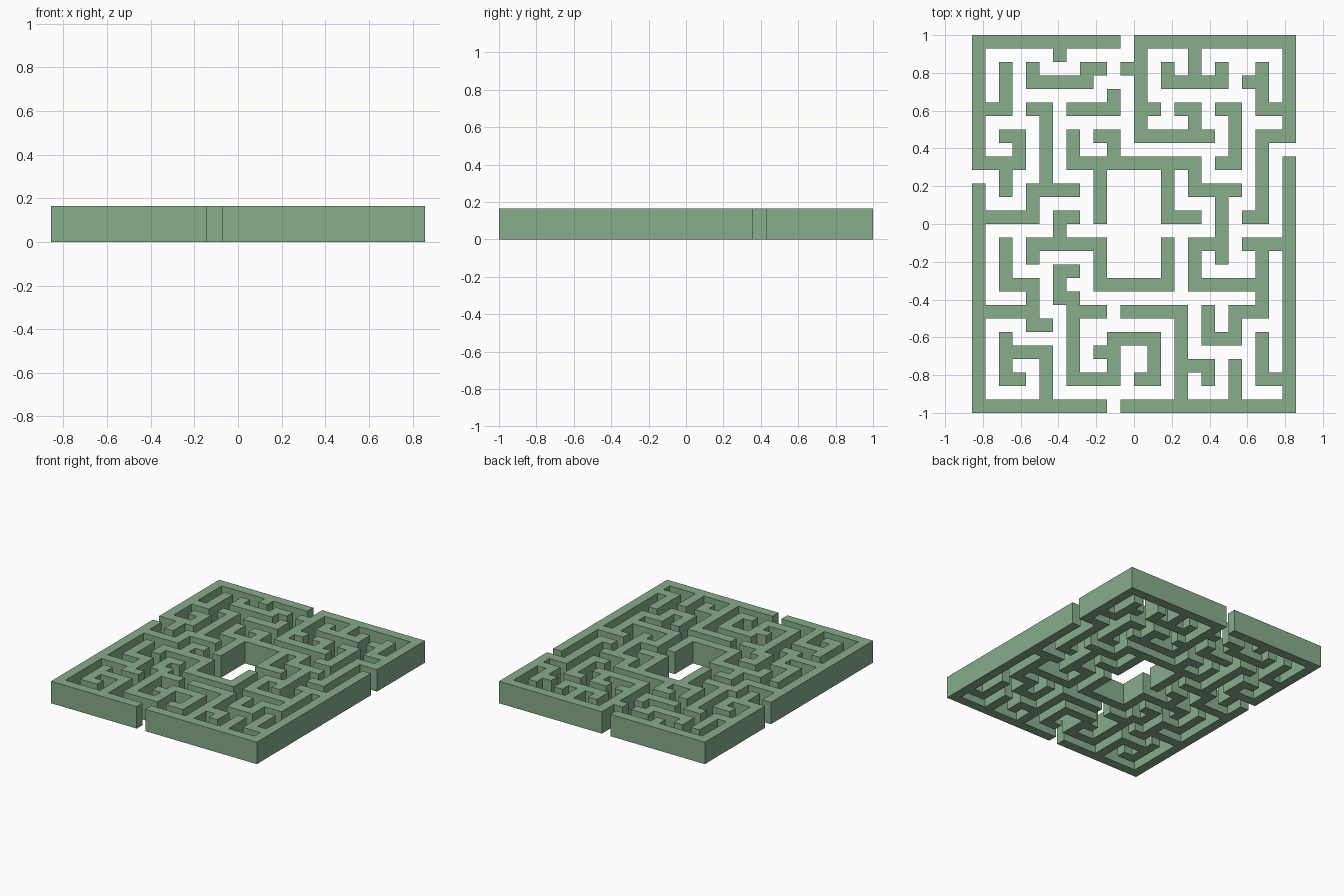
import bpy
import bmesh
import math

cube = bpy.data.objects.get("Cube")
if cube:
    bpy.data.objects.remove(cube, do_unlink=True)

# The maze stands on a lattice of squares, counted from the back right corner
COLUMNS, ROWS = 24, 28
CELL = 2 / ROWS
HEIGHT = 0.165
STEP = {"N": (0, -1), "S": (0, 1), "E": (1, 0), "W": (-1, 0)}
CORNERS = ((0, 0), (0, -1), (1, -1), (1, 0))

# Hedge green
green = bpy.data.materials.new("hedge_green")
green.use_nodes = True
colour = (0.242, 0.418, 0.258, 1)
green.diffuse_color = colour
green.node_tree.nodes["Principled BSDF"].inputs["Base Color"].default_value = colour


def trace(column, row, runs):
    """Squares covered by a wall that starts at a square and follows the runs."""
    squares = {(column, row)}
    for run in runs.split():
        dx, dy = STEP[run[0]]
        for _ in range(int(run[1:])):
            column, row = column + dx, row + dy
            squares.add((column, row))
    return squares


def build_walls(name, *paths):
    """Join the paths into one footprint and raise it into a solid wall."""
    bm = bmesh.new()
    for column, row in sorted(set().union(*(trace(*path) for path in paths))):
        bm.faces.new([bm.verts.new(((column + u - COLUMNS / 2) * CELL,
                                    (ROWS / 2 - row + v) * CELL, 0))
                      for u, v in CORNERS])
    bmesh.ops.remove_doubles(bm, verts=bm.verts[:], dist=CELL / 100)
    bmesh.ops.dissolve_limit(bm, angle_limit=math.radians(1),
                             verts=bm.verts[:], edges=bm.edges[:])
    mesh = bpy.data.meshes.new(name)
    bm.to_mesh(mesh)
    bm.free()
    mesh.materials.append(green)
    walls = bpy.data.objects.new(name, mesh)
    bpy.context.collection.objects.link(walls)
    solid = walls.modifiers.new("wall_height", "SOLIDIFY")
    solid.thickness = HEIGHT
    solid.offset = 1


# Outer walls with the branches that grow from them
build_walls("back_right_walls",
            (10, 0, "W10 S9 E3 N2 W1"),
            (6, 0, "S1"),
            (0, 5, "E2 N3"),
            (2, 9, "S2"))

build_walls("back_left_walls",
            (12, 7, "N7 E11 S7 W2 S6 W1"),
            (11, 2, "E1"),
            (23, 5, "W2 N3"),
            (21, 3, "W1"),
            (16, 0, "S3"),
            (14, 2, "S1 E4 N1"),
            (12, 5, "E1"),
            (12, 7, "E5"),
            (16, 7, "N2 W1"))

build_walls("front_right_walls",
            (0, 11, "S16 E9"),
            (0, 13, "E4 N2 E3"),
            (5, 11, "N6 W1"),
            (0, 20, "E4 S1 E1"),
            (4, 20, "N2 W2 N3"),
            (5, 27, "N4 W3"),
            (2, 22, "S3 E1"))

# This outer wall also carries the back half of the central court
build_walls("front_left_and_court_walls",
            (23, 9, "S18 W12"),
            (23, 15, "W3"),
            (21, 15, "S5 W2 S2 W2 N2"),
            (21, 18, "W5 N3 E2"),
            (18, 16, "N5"),
            (16, 11, "E3"),
            (15, 27, "N7 W4"),
            (15, 24, "E2 S1"),
            (19, 27, "N3"),
            (23, 25, "W2 N3"),
            (16, 11, "N2 W9 N2"),
            (10, 9, "N2 W1"),
            (9, 9, "S4"),
            (14, 9, "S4 E2"))

# Free-standing walls
build_walls("court_front_wall",
            (14, 15, "S3 W5 N3 W5 S1"),
            (6, 15, "N2 E1"))

build_walls("front_winding_wall",
            (7, 17, "W1 S2 E1 S6 E3 N3 E3 S3 W1"),
            (7, 20, "E2"),
            (10, 23, "W1"))

build_walls("back_zigzag_wall", (9, 2, "W1 S1 W4 N1"))
build_walls("back_hook_wall", (10, 4, "S1 W3"))
build_walls("left_bracket_wall", (18, 5, "E1 S4 W1"))
